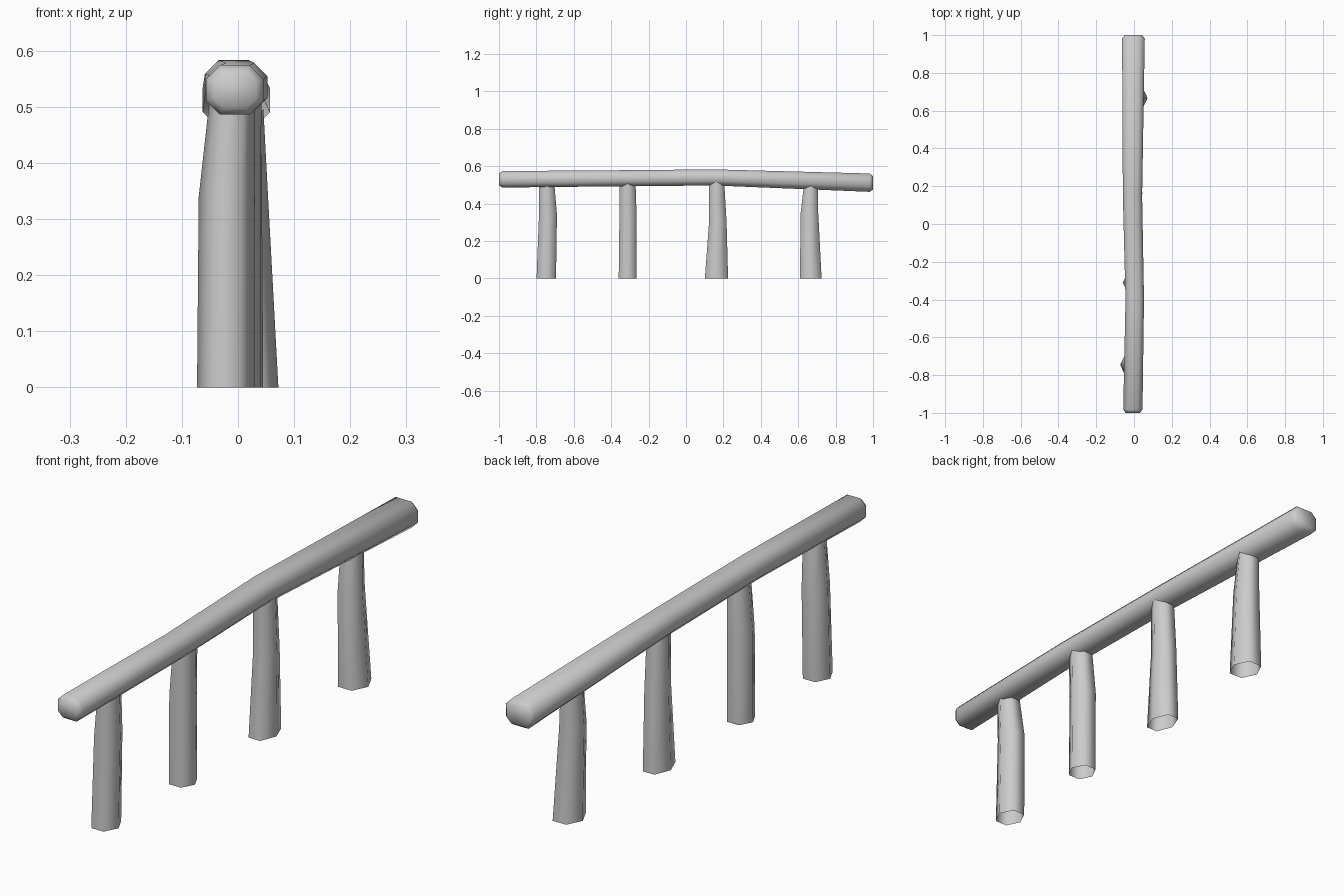
import bpy, bmesh, math

cube = bpy.data.objects.get("Cube")
if cube:
    bpy.data.objects.remove(cube)

grey = bpy.data.materials.new("plain_grey")
grey.use_nodes = True
colour = (0.6, 0.6, 0.6, 1)
grey.diffuse_color = colour
grey.node_tree.nodes["Principled BSDF"].inputs["Base Color"].default_value = colour


def loft(name, rings, caps):
    """Skin a list of equal-length point rings into a smooth tube."""
    bm = bmesh.new()
    loops = [[bm.verts.new(p) for p in ring] for ring in rings]
    n = len(loops[0])
    for a, b in zip(loops, loops[1:]):
        for i in range(n):
            j = (i + 1) % n
            bm.faces.new((a[i], a[j], b[j], b[i]))
    if caps:
        bm.faces.new(loops[0][::-1])
        bm.faces.new(loops[-1])
    bmesh.ops.recalc_face_normals(bm, faces=bm.faces)
    for f in bm.faces:
        f.smooth = True
    mesh = bpy.data.meshes.new(name)
    bm.to_mesh(mesh)
    bm.free()
    mesh.materials.append(grey)
    obj = bpy.data.objects.new(name, mesh)
    bpy.context.collection.objects.link(obj)
    return obj


def beam_ring(y, cx, cz, hw, hh):
    """Chamfered rectangle across the beam."""
    c = 0.56 * hh
    quarter = [(hw, hh - c), (hw - c, hh)]
    pts = quarter + [(-x, z) for x, z in quarter[::-1]]
    pts += [(-x, -z) for x, z in pts]
    return [(cx + x, y, cz + z) for x, z in pts]


def post_ring(z, cx, cy, rx, hy):
    """Hexagon with corners facing the sides; hy is half its depth."""
    ry = hy / math.sin(math.pi / 3)
    return [(cx + rx * math.cos(k * math.pi / 3),
             cy + ry * math.sin(k * math.pi / 3), z) for k in range(6)]


# Handrail beam, slightly bent, with softened ends
stations = [(-1, -0.006, 0.53, 0.038, 0.032),
            (-0.982, -0.006, 0.53, 0.051, 0.044),
            (-0.4, 0.004, 0.535, 0.049, 0.043),
            (0.15, -0.008, 0.54, 0.051, 0.043),
            (0.982, -0.003, 0.512, 0.06, 0.049),
            (1, -0.003, 0.511, 0.046, 0.036)]
loft("rail_beam", [beam_ring(*s) for s in stations], True)

# Uneven posts: base, middle and top rings, open at the bottom
posts = {
    "front_post": [(0, -0.022, -0.747, 0.051, 0.052),
                   (0.34, -0.02, -0.738, 0.05, 0.048),
                   (0.52, -0.01, -0.745, 0.04, 0.04)],
    "front_middle_post": [(0, -0.009, -0.312, 0.05, 0.048),
                          (0.33, -0.01, -0.31, 0.05, 0.046),
                          (0.52, 0, -0.312, 0.042, 0.042)],
    "back_middle_post": [(0, -0.003, 0.163, 0.048, 0.062),
                         (0.3, -0.002, 0.17, 0.045, 0.047),
                         (0.52, -0.002, 0.163, 0.042, 0.041)],
    "back_post": [(0, 0.016, 0.667, 0.056, 0.058),
                  (0.35, 0.006, 0.66, 0.047, 0.047),
                  (0.52, 0.003, 0.67, 0.041, 0.037)],
}
for name, rings in posts.items():
    loft(name, [post_ring(*r) for r in rings], False)
